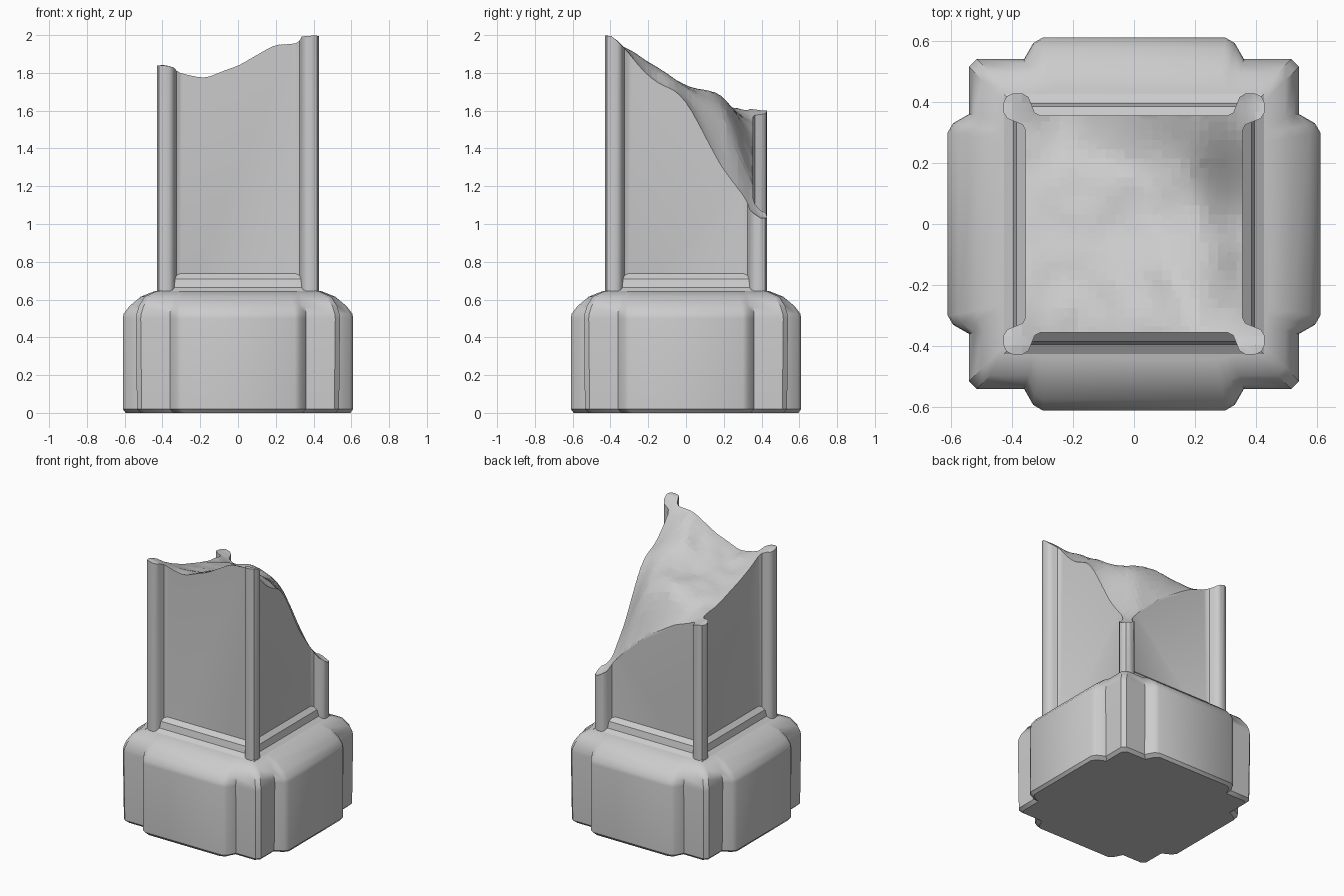
import bpy, bmesh, math
from mathutils import Vector, noise

cube = bpy.data.objects.get("Cube")
if cube:
    bpy.data.objects.remove(cube)

stone = bpy.data.materials.new("grey stone")
stone.use_nodes = True
COLOUR = (0.6, 0.6, 0.6, 1)
stone.diffuse_color = COLOUR
stone.node_tree.nodes["Principled BSDF"].inputs["Base Color"].default_value = COLOUR


def make_object(name, bm):
    bmesh.ops.recalc_face_normals(bm, faces=bm.faces)
    mesh = bpy.data.meshes.new(name)
    bm.to_mesh(mesh)
    bm.free()
    mesh.materials.append(stone)
    obj = bpy.data.objects.new(name, mesh)
    bpy.context.collection.objects.link(obj)
    return obj


def smooth(obj, degrees):
    bpy.ops.object.select_all(action="DESELECT")
    obj.select_set(True)
    bpy.context.view_layer.objects.active = obj
    bpy.ops.object.shade_smooth_by_angle(angle=math.radians(degrees))


def four_sides(points):
    """Repeat one side's outline around all four sides."""
    out = []
    for _ in range(4):
        out += points
        points = [(y, -x) for x, y in points]
    return out


def loft(name, levels):
    """Join stacked outlines, given as (z, outline), into a solid."""
    bm = bmesh.new()
    rings = [[bm.verts.new((x, y, z)) for x, y in ring] for z, ring in levels]
    n = len(rings[0])
    for low, high in zip(rings, rings[1:]):
        for i in range(n):
            j = (i + 1) % n
            bm.faces.new((low[i], low[j], high[j], high[i]))
    bm.faces.new(rings[0][::-1])
    bm.faces.new(rings[-1])
    return make_object(name, bm)


def plinth_outline(a, b, w):
    """Square of half width b with a plate of reach a on each side."""
    c = a - 0.25 * (a - b)
    return four_sides([(-w - .03, b), (-w, c), (-w + .03, a), (w - .03, a),
                       (w, c), (w + .03, b), (b - .025, b), (b, b - .025)])


# Plinth with a raised plate on every side and a sloping shoulder
plinth = loft("plinth", [(z, plinth_outline(a, b, w)) for z, a, b, w in (
    (0, .595, .515, .31), (.02, .61, .535, .33), (.5, .61, .54, .33),
    (.525, .605, .537, .33), (.565, .575, .525, .325),
    (.615, .515, .495, .315), (.645, .44, .43, .30))])
smooth(plinth, 35)

# Sloping sill at the foot of the panels
sill = loft("sill", [(z, four_sides([(-h, h)])) for z, h in (
    (.6, .43), (.645, .425), (.665, .395), (.71, .385), (.74, .352))])
smooth(sill, 30)

# Shaft: recessed panels between rounded corner posts
knob = [(.305, .355), (.325, .365), (.335, .39), (.345, .415), (.365, .427), (.395, .428)]
half_side = [(-x, y) for x, y in reversed(knob)] + knob + [(.418, .418)]
shaft = loft("shaft", [(z, four_sides(half_side)) for z in (.55, 2.4)])

# Broken top heights, rows from front to back, columns from -x to +x
HEIGHTS = [(1.84, 1.79, 1.85, 1.96, 2.00),
           (1.75, 1.74, 1.79, 1.86, 1.77),
           (1.67, 1.69, 1.72, 1.73, 1.62),
           (1.62, 1.64, 1.66, 1.57, 1.23),
           (1.60, 1.50, 1.36, 1.18, 1.03)]


def spline(values, t):
    t = min(max(t, 0), 3.9999)
    i = int(t)
    f = t - i
    p0, p1, p2, p3 = (values[min(max(k, 0), 4)] for k in range(i - 1, i + 3))
    return p1 + f / 2 * (p2 - p0 + f * (2 * p0 - 5 * p1 + 4 * p2 - p3
                                       + f * (3 * (p1 - p2) + p3 - p0)))


def broken_height(x, y):
    u, v = (x + .4) * 5, (y + .4) * 5
    z = spline([spline(row, u) for row in HEIGHTS], v)
    return min(z + .012 * noise.noise(Vector((x * 9, y * 9, 0))), 2.0)


# Cutter shaped like the missing upper part
bm = bmesh.new()
bmesh.ops.create_grid(bm, x_segments=36, y_segments=36, size=.55)
for v in bm.verts:
    v.co.z = broken_height(v.co.x, v.co.y)
grown = bmesh.ops.extrude_face_region(bm, geom=bm.faces[:])
for v in grown["geom"]:
    if isinstance(v, bmesh.types.BMVert):
        v.co.z = 3
cutter = make_object("break_cutter", bm)
cutter.hide_render = True

cut = shaft.modifiers.new("break", "BOOLEAN")
cut.operation = "DIFFERENCE"
cut.solver = "EXACT"
cut.object = cutter
smooth(shaft, 40)
bpy.ops.object.modifier_apply(modifier=cut.name)
bpy.data.objects.remove(cutter)
smooth(shaft, 40)
